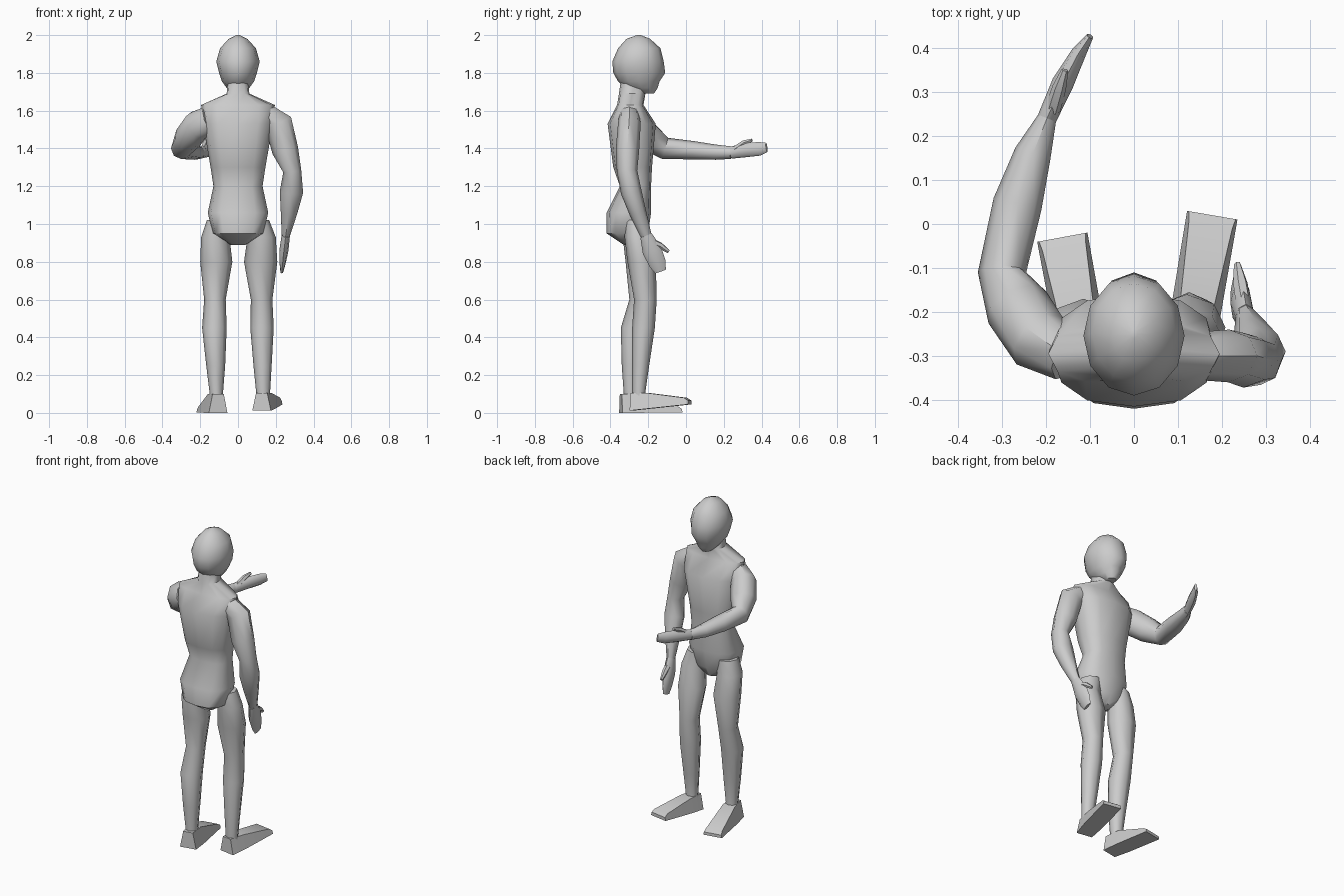
import bpy, bmesh, math
from mathutils import Vector


def finish(name, bm, angle=50):
    bmesh.ops.recalc_face_normals(bm, faces=bm.faces)
    mesh = bpy.data.meshes.new(name)
    bm.to_mesh(mesh)
    bm.free()
    ob = bpy.data.objects.new(name, mesh)
    bpy.context.collection.objects.link(ob)
    bpy.ops.object.select_all(action='DESELECT')
    ob.select_set(True)
    bpy.context.view_layer.objects.active = ob
    bpy.ops.object.shade_smooth_by_angle(angle=math.radians(angle))
    return ob


def bridge(name, rings, angle=50):
    """Skin a list of point rings and cap both ends."""
    bm = bmesh.new()
    vs = [[bm.verts.new(p) for p in r] for r in rings]
    n = len(vs[0])
    for a, b in zip(vs, vs[1:]):
        for i in range(n):
            j = (i + 1) % n
            bm.faces.new((a[i], a[j], b[j], b[i]))
    bm.faces.new(vs[0][::-1])
    bm.faces.new(vs[-1])
    return finish(name, bm, angle)


def ellipse(c, u, v, n, power=1.0):
    pts = []
    for i in range(n):
        a = 2 * math.pi * i / n
        ca, sa = math.cos(a), math.sin(a)
        pts.append(c + u * math.copysign(abs(ca) ** power, ca)
                   + v * math.copysign(abs(sa) ** power, sa))
    return pts


def stack(name, levels, n=8, power=1.0):
    """Horizontal sections: x, z, half width, back y, front y."""
    return bridge(name, [ellipse(Vector((x, (b + f) / 2, z)), Vector((w, 0, 0)),
                                 Vector((0, (f - b) / 2, 0)), n, power)
                         for x, z, w, b, f in levels])


def limb(name, path, hint, n=8):
    """Sections across a path: x, y, z, side radius, radius toward hint."""
    pts = [Vector(p[:3]) for p in path]
    rings = []
    for i, p in enumerate(path):
        t = (pts[min(i + 1, len(pts) - 1)] - pts[max(i - 1, 0)]).normalized()
        u = t.cross(Vector(hint)).normalized()
        v = u.cross(t)
        rings.append(ellipse(pts[i], u * p[3], v * p[4], n))
    return bridge(name, rings)


# torso with pelvis and neck
stack("torso", [
    (0, .89, .04, -.33, -.23), (0, .95, .135, -.42, -.20), (0, 1.06, .16, -.42, -.185),
    (0, 1.20, .13, -.35, -.185), (0, 1.30, .145, -.385, -.18), (0, 1.53, .185, -.415, -.16),
    (0, 1.63, .195, -.365, -.225), (0, 1.69, .06, -.355, -.215), (0, 1.76, .055, -.345, -.21)],
    n=12, power=.8)

# head
stack("head", [
    (0, 1.69, .03, -.25, -.17), (0, 1.72, .06, -.32, -.15), (0, 1.755, .085, -.36, -.14),
    (0, 1.80, .10, -.385, -.11), (0, 1.86, .115, -.39, -.118), (0, 1.93, .095, -.36, -.135),
    (0, 1.98, .05, -.315, -.19), (0, 2.0, .008, -.26, -.24)], n=12)

# legs
stack("left_leg", [
    (-.10, 1.02, .065, -.33, -.20), (-.12, .93, .075, -.335, -.19), (-.115, .80, .085, -.32, -.17),
    (-.122, .60, .057, -.30, -.185), (-.125, .45, .065, -.345, -.215),
    (-.118, .25, .05, -.34, -.24), (-.115, .11, .036, -.33, -.255), (-.115, .05, .036, -.33, -.25)])
stack("right_leg", [
    (.10, 1.02, .065, -.33, -.20), (.125, .93, .075, -.325, -.19), (.12, .80, .088, -.31, -.16),
    (.125, .60, .057, -.275, -.155), (.127, .45, .062, -.285, -.165),
    (.13, .25, .048, -.285, -.195), (.133, .11, .037, -.285, -.215), (.133, .05, .037, -.28, -.21)])


# feet: wedges running from heel to toe
def foot(name, heel, toe, sole, top):
    a, b = Vector((*heel, 0)), Vector((*toe, 0))
    side = (b - a).normalized().cross(Vector((0, 0, 1)))
    rings = []
    for t, wb, wt, h in ((0, .05, .03, top[0]), (.3, .057, .038, top[0]),
                         (.93, .058, .05, top[1]), (1, .058, .054, top[1] - .015)):
        c = a.lerp(b, t)
        z0 = sole[0] + (sole[1] - sole[0]) * t
        rings.append([c + side * s * w + Vector((0, 0, z))
                      for s, w, z in ((-1, wb, z0), (1, wb, z0), (1, wt, h), (-1, wt, h))])
    bridge(name, rings, 30)


foot("left_foot", (-.105, -.345), (-.163, -.03), (0, .002), (.10, .035))
foot("right_foot", (.125, -.29), (.178, .02), (.012, .045), (.105, .08))

# left arm, bent and reaching forward, with flat hand
limb("left_arm", [
    (-.15, -.30, 1.55, .06, .075), (-.215, -.265, 1.52, .075, .085), (-.265, -.19, 1.455, .075, .075),
    (-.30, -.11, 1.40, .055, .058), (-.265, .045, 1.39, .056, .048), (-.23, .16, 1.38, .042, .04),
    (-.198, .24, 1.378, .022, .033)], (0, 0, 1))
limb("left_hand", [
    (-.198, .24, 1.378, .022, .032), (-.162, .32, 1.392, .025, .038),
    (-.125, .39, 1.398, .017, .036), (-.10, .427, 1.405, .008, .025)], (0, 0, 1))
limb("left_thumb", [(-.185, .26, 1.395, .018, .018), (-.17, .31, 1.43, .016, .016),
                    (-.157, .35, 1.445, .008, .008)], (0, 0, 1), 6)

# right arm, hanging with hand slightly forward
limb("right_arm", [
    (.15, -.30, 1.57, .065, .055), (.215, -.30, 1.53, .075, .06), (.25, -.31, 1.39, .07, .062),
    (.287, -.312, 1.28, .048, .054), (.283, -.29, 1.17, .062, .055), (.27, -.255, 1.06, .044, .045),
    (.253, -.212, .94, .022, .03)], (0, 1, 0))
limb("right_hand", [
    (.253, -.212, .94, .022, .032), (.243, -.18, .86, .024, .052),
    (.236, -.15, .79, .016, .045), (.232, -.135, .748, .008, .03)], (0, 1, 0))
limb("right_thumb", [(.25, -.19, .91, .018, .02), (.242, -.135, .885, .017, .017),
                     (.235, -.092, .853, .008, .01)], (0, 1, 0), 6)
